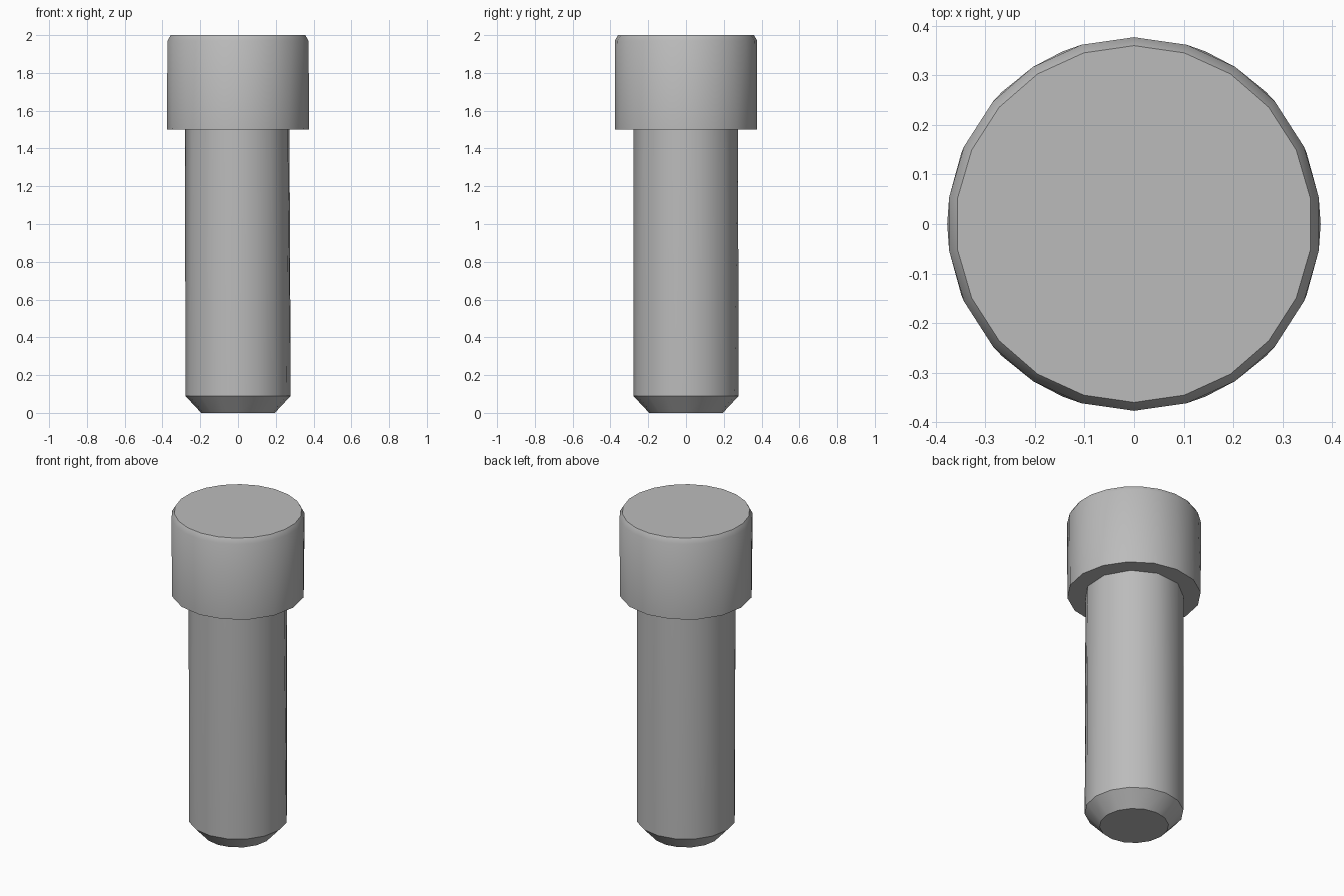
import bpy, bmesh, math

cube = bpy.data.objects.get("Cube")
if cube:
    bpy.data.objects.remove(cube)

steel = bpy.data.materials.new("grey steel")
steel.use_nodes = True
colour = (0.5, 0.5, 0.5, 1)
steel.diffuse_color = colour
steel.node_tree.nodes["Principled BSDF"].inputs["Base Color"].default_value = colour


def ring(bm, sides, radius, z, phase=90):
    """Closed polygon of edges around the z axis."""
    verts = []
    for i in range(sides):
        a = math.radians(phase) + math.tau * i / sides
        verts.append(bm.verts.new((radius * math.cos(a), radius * math.sin(a), z)))
    return [bm.edges.new((verts[i - 1], verts[i])) for i in range(sides)]


def loft(bm, rings):
    """Skin neighbouring rings, which may differ in side count."""
    for a, b in zip(rings, rings[1:]):
        bmesh.ops.bridge_loops(bm, edges=a + b)


def cap(bm, edges):
    bmesh.ops.contextual_create(bm, geom=edges)


def finish(bm, name):
    bmesh.ops.recalc_face_normals(bm, faces=bm.faces[:])
    mesh = bpy.data.meshes.new(name)
    bm.to_mesh(mesh)
    bm.free()
    mesh.materials.append(steel)
    obj = bpy.data.objects.new(name, mesh)
    bpy.context.collection.objects.link(obj)
    bpy.ops.object.select_all(action="DESELECT")
    obj.select_set(True)
    bpy.context.view_layer.objects.active = obj
    bpy.ops.object.shade_smooth_by_angle(angle=math.radians(35))
    return obj


SHANK_TOP = dict(sides=11, radius=0.28, z=1.5, phase=177)

# Head: underside, wall, chamfered rim, top face and hexagonal socket
bm = bmesh.new()
loft(bm, [
    ring(bm, **SHANK_TOP),
    ring(bm, 16, 0.377, 1.5),
    ring(bm, 22, 0.377, 1.97),
    ring(bm, 22, 0.36, 2.0),
    ring(bm, 6, 0.21, 2.0),
])
socket_top = [e for e in bm.edges if e.is_boundary
              and all(v.co.z > 1.9 for v in e.verts)]
socket_floor = ring(bm, 6, 0.21, 1.75)
loft(bm, [socket_top, socket_floor])
cap(bm, socket_floor)
finish(bm, "socket_head")

# Shank: plain cylinder with a chamfered tip
bm = bmesh.new()
tip = ring(bm, 16, 0.195, 0)
loft(bm, [ring(bm, **SHANK_TOP), ring(bm, 16, 0.279, 0.09), tip])
cap(bm, tip)
finish(bm, "shank")
